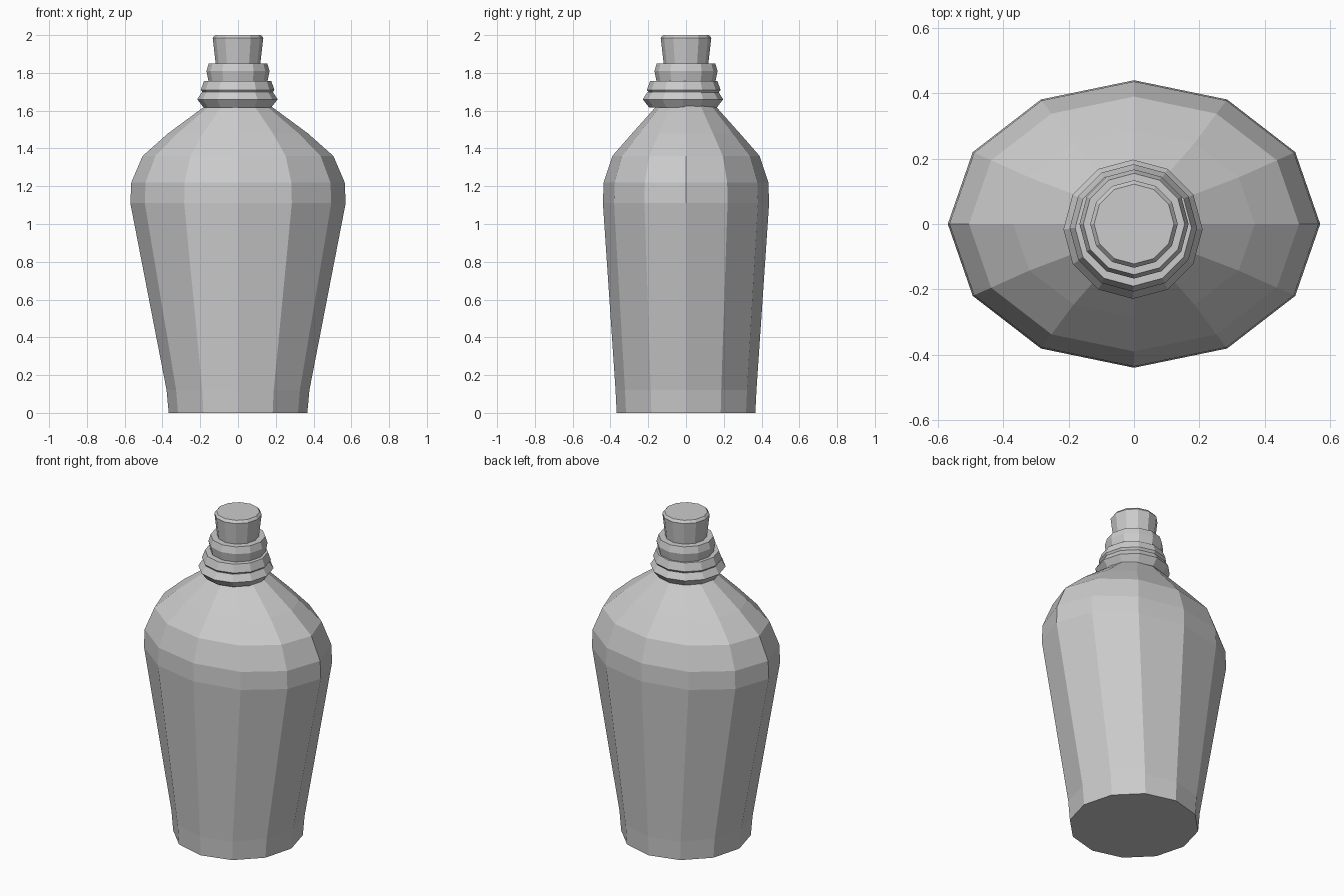
import bpy, bmesh
from math import cos, sin, pi

if "Cube" in bpy.data.objects:
    bpy.data.objects.remove(bpy.data.objects["Cube"])

SIDES = 12


def lathe(name, rings, centre=(0, 0)):
    """Closed faceted solid from rings given as (z, x radius, y radius)."""
    bm = bmesh.new()
    loops = []
    for z, rx, ry in rings:
        loops.append([bm.verts.new((centre[0] + rx * cos(2 * pi * i / SIDES),
                                    centre[1] + ry * sin(2 * pi * i / SIDES), z))
                      for i in range(SIDES)])
    for a, b in zip(loops, loops[1:]):
        for i in range(SIDES):
            j = (i + 1) % SIDES
            bm.faces.new((a[i], a[j], b[j], b[i]))
    bm.faces.new(loops[0][::-1])
    bm.faces.new(loops[-1])
    mesh = bpy.data.meshes.new(name)
    bm.to_mesh(mesh)
    bm.free()
    obj = bpy.data.objects.new(name, mesh)
    bpy.context.collection.objects.link(obj)
    return obj


def round_rings(profile):
    return [(z, r, r) for z, r in profile]


# Bottle body: round foot widening into oval shoulders
lathe("bottle_body", [
    (0.0, 0.367, 0.367), (0.12, 0.378, 0.373), (1.11, 0.57, 0.44),
    (1.22, 0.565, 0.436), (1.36, 0.505, 0.39), (1.48, 0.37, 0.285),
    (1.62, 0.18, 0.16), (1.70, 0.14, 0.14)])

# Neck collars, the lower two sitting slightly forward
lathe("lower_collar", round_rings([(1.618, 0.18), (1.66, 0.213), (1.70, 0.187)]),
      (-0.003, -0.016))
lathe("middle_collar", round_rings([(1.69, 0.18), (1.71, 0.195), (1.757, 0.178)]),
      (-0.002, -0.012))
lathe("upper_collar", round_rings([(1.75, 0.155), (1.81, 0.167), (1.85, 0.155)]))

# Stopper flaring towards the top with a chamfered rim
lathe("stopper", round_rings([(1.84, 0.117), (1.985, 0.134), (2.0, 0.122)]))
